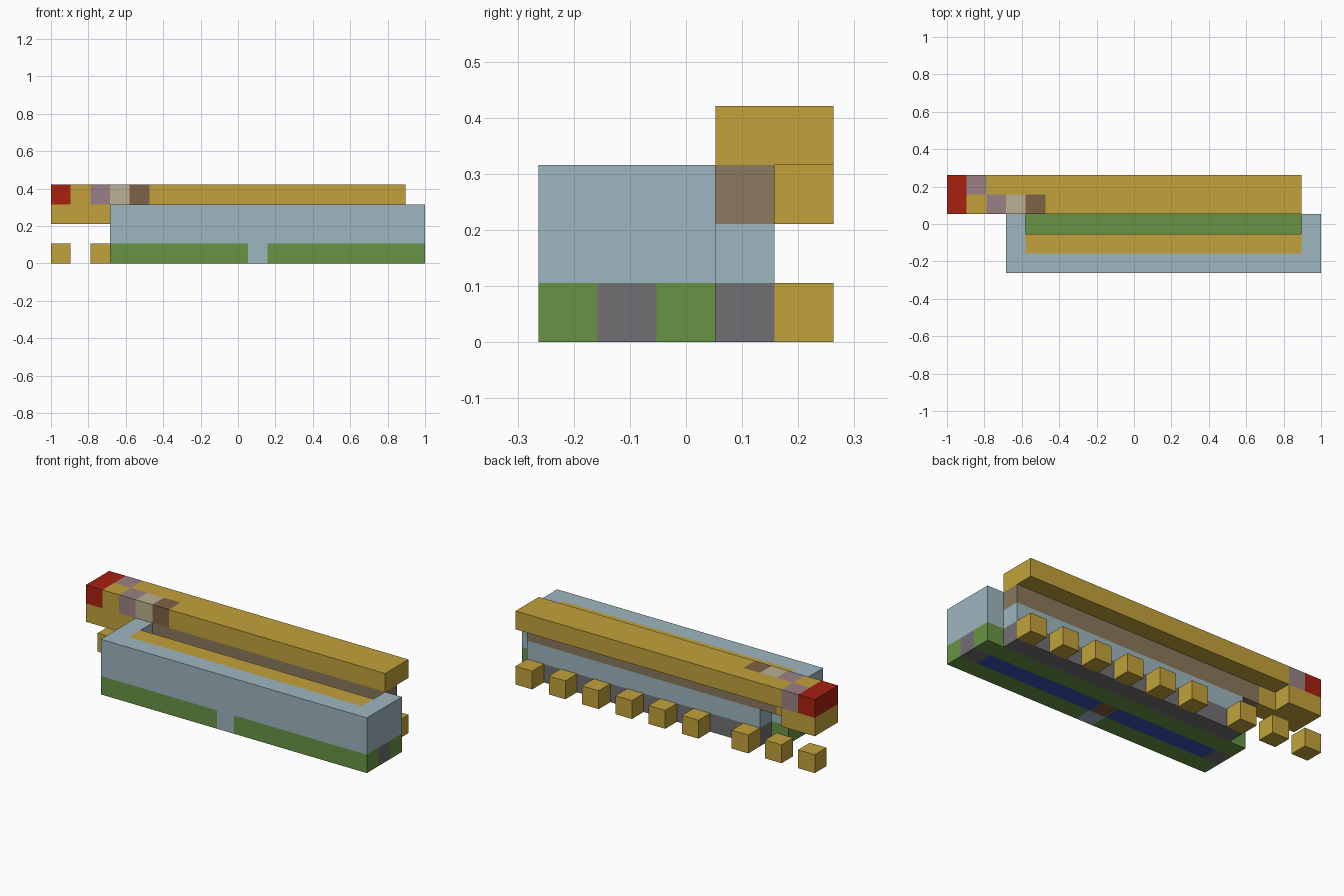
import bpy
import bmesh
from mathutils import Matrix, Vector

cube = bpy.data.objects.get("Cube")
if cube:
    bpy.data.objects.remove(cube, do_unlink=True)

CELL = 2 / 19                      # the whole model sits on a 19 x 5 x 4 grid
ORIGIN = Vector((-1, -2.5 * CELL, 0))


def linear(c):
    c /= 255
    return c / 12.92 if c <= 0.04045 else ((c + 0.055) / 1.055) ** 2.4


def material(name, *rgb):
    mat = bpy.data.materials.new(name)
    mat.use_nodes = True
    colour = [linear(c) for c in rgb] + [1]
    mat.diffuse_color = colour
    mat.node_tree.nodes["Principled BSDF"].inputs["Base Color"].default_value = colour
    return mat


GOLD = material("gold", 194, 162, 59)
RED = material("red", 168, 32, 17)
MAUVE = material("mauve", 154, 129, 131)
BEIGE = material("beige", 186, 176, 146)
BROWN = material("dark brown", 128, 97, 69)
TAUPE = material("taupe", 138, 120, 93)
BLUE = material("pale blue", 158, 182, 192)
GREEN = material("green", 104, 148, 70)
GREY = material("grey", 114, 112, 115)
NAVY = material("deep blue", 56, 82, 178)


def block(name, mat, x, y, z):
    """Box spanning the given grid ranges (start, end) on each axis."""
    low = ORIGIN + CELL * Vector((x[0], y[0], z[0]))
    high = ORIGIN + CELL * Vector((x[1], y[1], z[1]))
    bm = bmesh.new()
    fit = Matrix.Translation((low + high) / 2) @ Matrix.Diagonal((high - low).to_4d())
    fit[3][3] = 1
    bmesh.ops.create_cube(bm, size=1, matrix=fit)
    mesh = bpy.data.meshes.new(name)
    bm.to_mesh(mesh)
    bm.free()
    mesh.materials.append(mat)
    obj = bpy.data.objects.new(name, mesh)
    bpy.context.collection.objects.link(obj)


# Grid ranges shared by several parts
FULL, INNER = (3, 19), (4, 18)
FRONT, MID, REAR, SPINE, BACK = [(j, j + 1) for j in range(5)]
BASE, LOWER, UPPER, TOP = [(k, k + 1) for k in range(4)]

# Base layer: green sills, coloured core and grey spine
block("front_sill_right", GREEN, (3, 10), FRONT, BASE)
block("front_notch", BLUE, (10, 11), FRONT, BASE)
block("front_sill_left", GREEN, (11, 19), FRONT, BASE)
block("rear_sill", GREEN, FULL, REAR, BASE)
block("core_right", NAVY, (4, 10), MID, BASE)
block("core_centre", BROWN, (10, 11), MID, BASE)
block("core_left", NAVY, (11, 18), MID, BASE)
block("spine_base", GREY, INNER, SPINE, BASE)

# Trough body
block("front_wall", BLUE, FULL, FRONT, (1, 3))
block("inner_wall", BLUE, INNER, MID, LOWER)
block("top_strip", GOLD, INNER, MID, UPPER)
for side, span in (("right", (3, 4)), ("left", (18, 19))):
    block("core_end_" + side, GREY, span, MID, BASE)
    block("end_wall_" + side, BLUE, span, (1, 3), (1, 3))

# Spine that carries the beam
block("spine_wall", BLUE, INNER, SPINE, LOWER)
block("spine_rail", TAUPE, (3, 18), SPINE, UPPER)
block("beam_foot_front", GOLD, (0, 3), SPINE, UPPER)
block("beam_foot_back", GOLD, (0, 2), BACK, UPPER)

# Top beam with its coloured end
block("beam_tip", RED, (0, 1), (3, 5), TOP)
block("beam_patch_back", MAUVE, (1, 2), BACK, TOP)
for i, mat in enumerate((GOLD, MAUVE, BEIGE, BROWN), start=1):
    block("beam_patch_front", mat, (i, i + 1), SPINE, TOP)
block("beam_front", GOLD, (5, 18), SPINE, TOP)
block("beam_back", GOLD, (2, 18), BACK, TOP)

# Row of loose cubes along the back
for i in (0, 2, 4, 7, 9, 11, 13, 15, 17):
    block("back_cube", GOLD, (i, i + 1), BACK, BASE)
